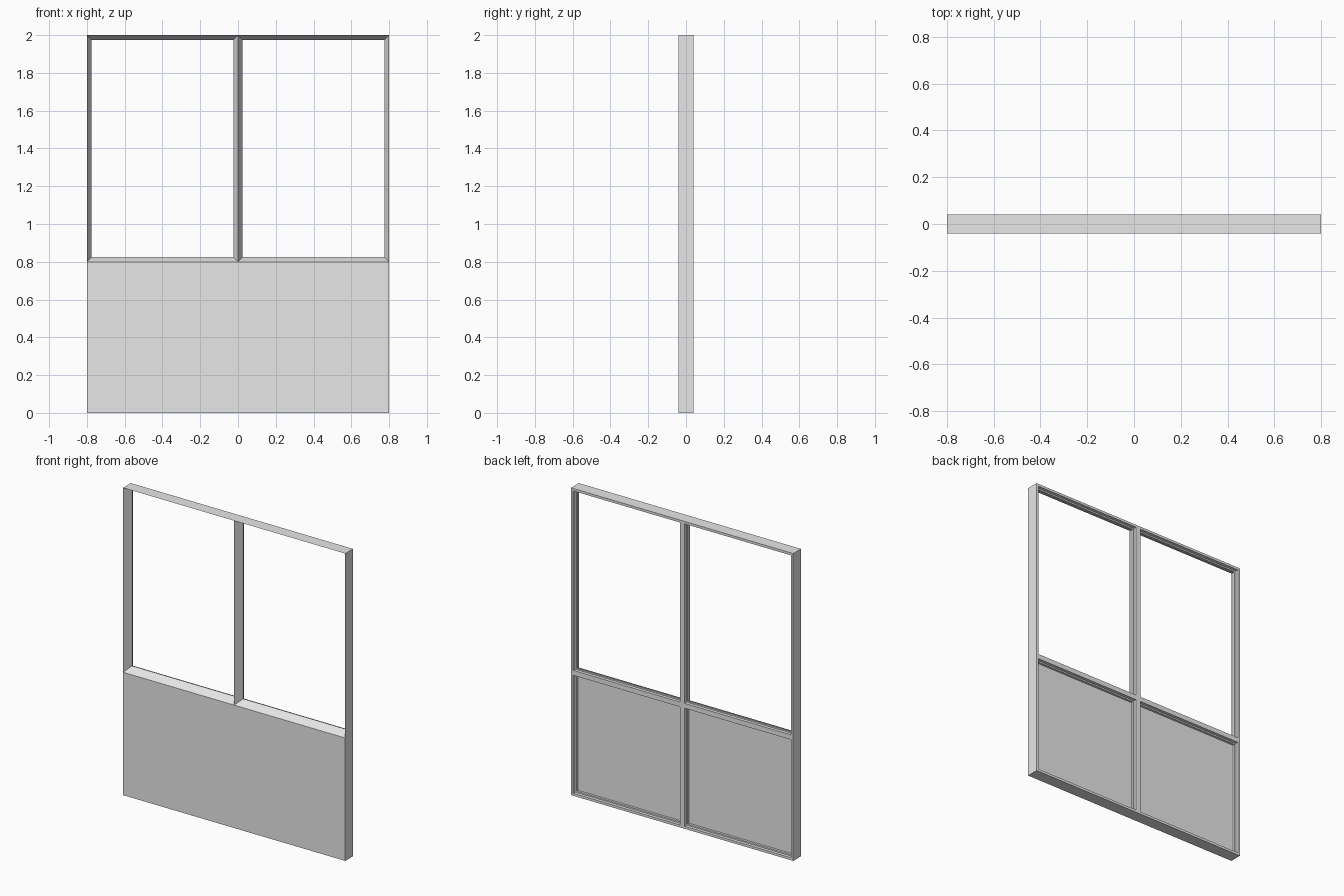
import bpy
import bmesh

cube = bpy.data.objects.get("Cube")
if cube:
    bpy.data.objects.remove(cube, do_unlink=True)

grey = bpy.data.materials.new("light_grey")
grey.use_nodes = True
colour = (0.8, 0.8, 0.8, 1)
grey.diffuse_color = colour
grey.node_tree.nodes["Principled BSDF"].inputs["Base Color"].default_value = colour

HALF_WIDTH = 0.8
FRONT, BACK = -0.04, 0.04
LEDGE = 0.02      # depth position of the rebate ledge
LIP = 0.016       # width of the border on the back
REVEAL = 0.025    # width of the frame at the opening


def ring(bm, z0, z1, inset, y):
    """Rectangle of four corners, inset from the edge of one bay."""
    x0, x1 = inset, HALF_WIDTH - inset
    z0, z1 = z0 + inset, z1 - inset
    return [bm.verts.new(p) for p in
            ((x0, y, z0), (x1, y, z0), (x1, y, z1), (x0, y, z1))]


def bay(name, z0, z1, profile, outer_sides, capped):
    """One bay lofted through (inset, y) steps, then mirrored across the centre."""
    bm = bmesh.new()
    rings = [ring(bm, z0, z1, *step) for step in profile]
    for a, b in zip(rings, rings[1:]):
        for i in range(4):
            j = (i + 1) % 4
            bm.faces.new((a[i], a[j], b[j], b[i]))
    # outer skin between the front and back edges
    first, last = rings[0], rings[-1]
    for i in outer_sides:
        j = (i + 1) % 4
        bm.faces.new((first[j], first[i], last[i], last[j]))
    # closed bays have a flat front and a recessed back panel
    if capped:
        bm.faces.new(first)
        bm.faces.new(list(reversed(last)))
    mesh = bpy.data.meshes.new(name)
    bm.to_mesh(mesh)
    bm.free()
    mesh.materials.append(grey)
    obj = bpy.data.objects.new(name, mesh)
    bpy.context.collection.objects.link(obj)
    mirror = obj.modifiers.new("mirror", 'MIRROR')
    mirror.use_clip = True
    return obj


# stepped rebate on the back, shared by both bays
rebate = [(REVEAL, LEDGE), (LIP, LEDGE), (LIP, BACK), (0, BACK)]

# open window bay with splayed front reveals; skin on the outer side and top
bay("window_frame", 0.8, 2.0,
    [(0, FRONT), (REVEAL, 0.01)] + rebate, (1, 2), False)

# solid lower bay: flat front, outer skin, then rebate down to the panel
lower = bay("lower_panel", 0.0, 0.8,
            [(0, BACK), (LIP, BACK), (LIP, LEDGE), (REVEAL, LEDGE), (REVEAL, 0.005)],
            (), False)
bm = bmesh.new()
bm.from_mesh(lower.data)
bm.verts.ensure_lookup_table()
back_edge, panel = bm.verts[:4], bm.verts[-4:]
front = ring(bm, 0.0, 0.8, 0, FRONT)
bm.faces.new(front)
bm.faces.new(list(reversed(panel)))
for i in (0, 1):
    bm.faces.new((front[i + 1], front[i], back_edge[i], back_edge[i + 1]))

# turn the back-facing loft faces outwards
for f in bm.faces:
    f.normal_update()
    c = f.calc_center_median()
    if abs(f.normal.y) > 0.5:
        want = (0, -1, 0) if c.y < FRONT + 0.001 else (0, 1, 0)
    elif c.z < 0.001:
        want = (0, 0, -1)
    elif c.x > HALF_WIDTH - 0.001:
        want = (1, 0, 0)
    elif abs(f.normal.z) > 0.5:
        want = (0, 0, 0.4 - c.z)
    else:
        want = (0.4 - c.x, 0, 0)
    if sum(a * b for a, b in zip(f.normal, want)) < 0:
        f.normal_flip()
bm.to_mesh(lower.data)
bm.free()

# orient the open bay so its reveals face into the opening
frame = bpy.data.objects["window_frame"]
bm = bmesh.new()
bm.from_mesh(frame.data)
bmesh.ops.recalc_face_normals(bm, faces=bm.faces)
top = max(bm.faces, key=lambda f: f.calc_center_median().z)
if top.normal.z < 0:
    bmesh.ops.reverse_faces(bm, faces=bm.faces)
bm.to_mesh(frame.data)
bm.free()
